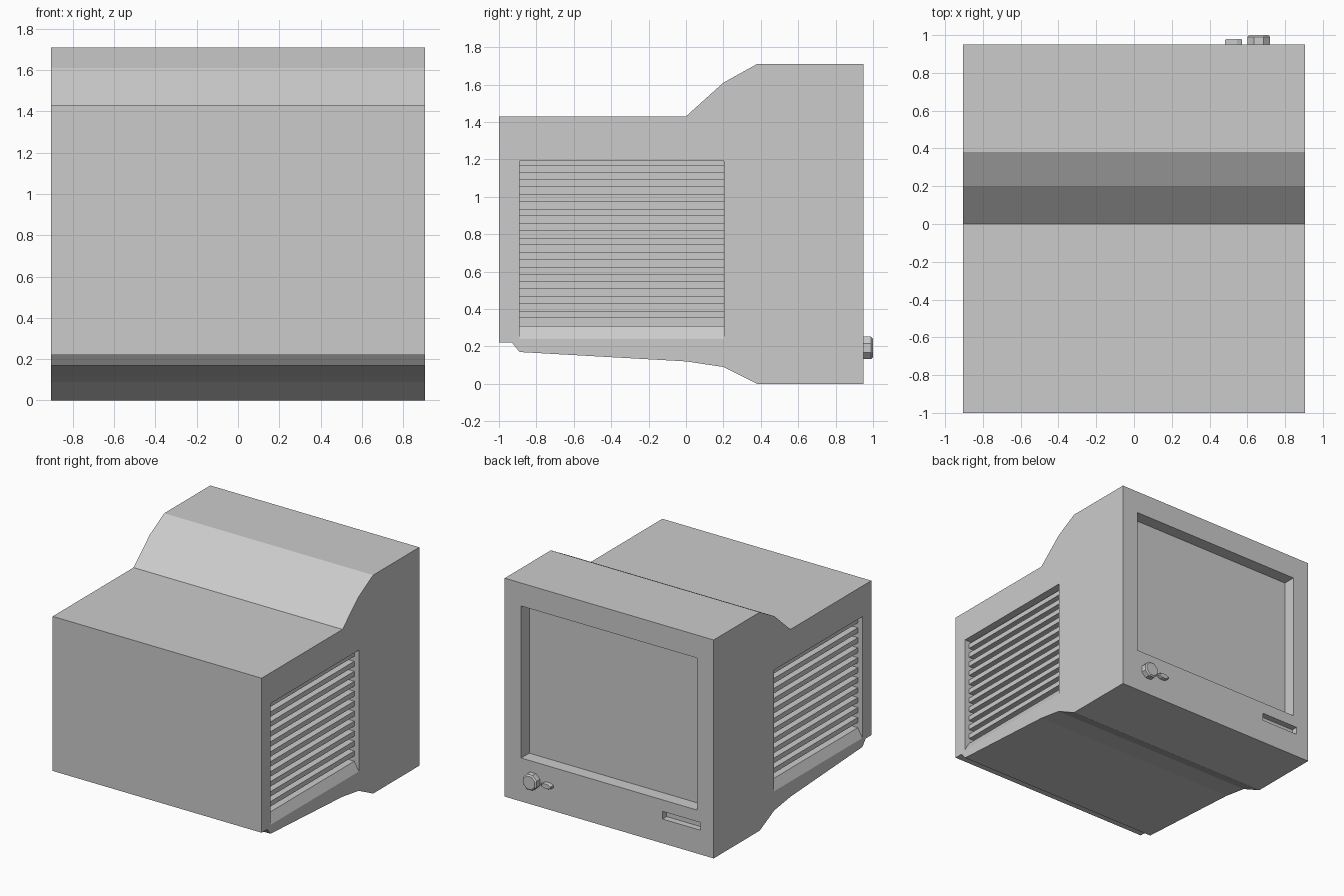
import bpy, bmesh, math
from mathutils import Matrix, Vector

if "Cube" in bpy.data.objects:
    bpy.data.objects.remove(bpy.data.objects["Cube"])

W = 0.905       # half width of the case
FACE = 0.95     # y of the screen face


def make_object(name, bm):
    bmesh.ops.recalc_face_normals(bm, faces=bm.faces)
    mesh = bpy.data.meshes.new(name)
    bm.to_mesh(mesh)
    bm.free()
    obj = bpy.data.objects.new(name, mesh)
    bpy.context.collection.objects.link(obj)
    return obj


def add_prism(bm, points, offset):
    """Extrude a closed outline along an offset vector."""
    face = bm.faces.new([bm.verts.new(p) for p in points])
    ext = bmesh.ops.extrude_face_region(bm, geom=[face], use_keep_orig=True)
    verts = [g for g in ext["geom"] if isinstance(g, bmesh.types.BMVert)]
    bmesh.ops.translate(bm, verts=verts, vec=Vector(offset))


def add_box(bm, lo, hi):
    lo, hi = Vector(lo), Vector(hi)
    bmesh.ops.create_cube(bm, size=1, matrix=Matrix.Translation((lo + hi) / 2)
                          @ Matrix.Diagonal((*(hi - lo), 1)))


def box_cutter(lo, hi):
    bm = bmesh.new()
    add_box(bm, lo, hi)
    return make_object("cutter", bm)


def cut(target, cutter):
    mod = target.modifiers.new("cut", 'BOOLEAN')
    mod.operation, mod.solver, mod.object = 'DIFFERENCE', 'EXACT', cutter
    bpy.context.view_layer.objects.active = target
    bpy.ops.object.modifier_apply(modifier=mod.name)
    bpy.data.objects.remove(cutter)


# Case: side profile extruded across the width
profile = [(-1, .22), (-.93, .22), (-.89, .17), (0, .12), (.2, .09), (.38, 0),
           (FACE, 0), (FACE, 1.71), (.38, 1.71), (.2, 1.61), (0, 1.43), (-1, 1.43)]
bm = bmesh.new()
add_prism(bm, [(-W, y, z) for y, z in profile], (2 * W, 0, 0))
case = make_object("monitor_case", bm)

# Screen recess and disk slot
cut(case, box_cutter((-.762, FACE - .1, .34), (.762, FACE + .1, 1.53)))
cut(case, box_cutter((-.792, FACE - .05, .19), (-.463, FACE + .1, .25)))

# Side vents: recess with a sloping sill, filled with louvre slats
Y0, Y1 = -.89, .203
vent = [(W + .04, 1.19), (W + .04, .24), (W, .24), (W - .04, .31),
        (W - .12, .31), (W - .12, 1.19)]
for side, label in ((1, "right"), (-1, "left")):
    bm = bmesh.new()
    add_prism(bm, [(side * x, Y0, z) for x, z in vent], (0, Y1 - Y0, 0))
    cut(case, make_object("cutter", bm))
    bm = bmesh.new()
    for i in range(11):
        top = 1.17 - i * .078
        x0, x1 = sorted((side * (W - .13), side * (W - .04)))
        add_box(bm, (x0, Y0 - .005, top - .039), (x1, Y1 + .005, top))
    make_object(label + "_vent_slats", bm)


def round_control(name, x, z, rx, rz, depth, bevel):
    """Eight-sided control standing out of the screen face."""
    bm = bmesh.new()
    rings = []
    for y, s in ((FACE - .01, 1), (FACE + depth - bevel, 1), (FACE + depth, 1 - bevel / rx)):
        k = s / math.cos(math.pi / 8)
        rings.append([bm.verts.new((x + rx * k * math.cos((i + .5) * math.pi / 4), y,
                                    z + rz * k * math.sin((i + .5) * math.pi / 4)))
                      for i in range(8)])
    for a, b in zip(rings, rings[1:]):
        for i in range(8):
            j = (i + 1) % 8
            bm.faces.new((a[i], a[j], b[j], b[i]))
    bm.faces.new(rings[0])
    bm.faces.new(rings[-1])
    make_object(name, bm)


# Controls under the screen
round_control("dial_knob", .66, .192, .06, .06, .05, .01)
round_control("power_button", .527, .192, .045, .02, .03, .006)
